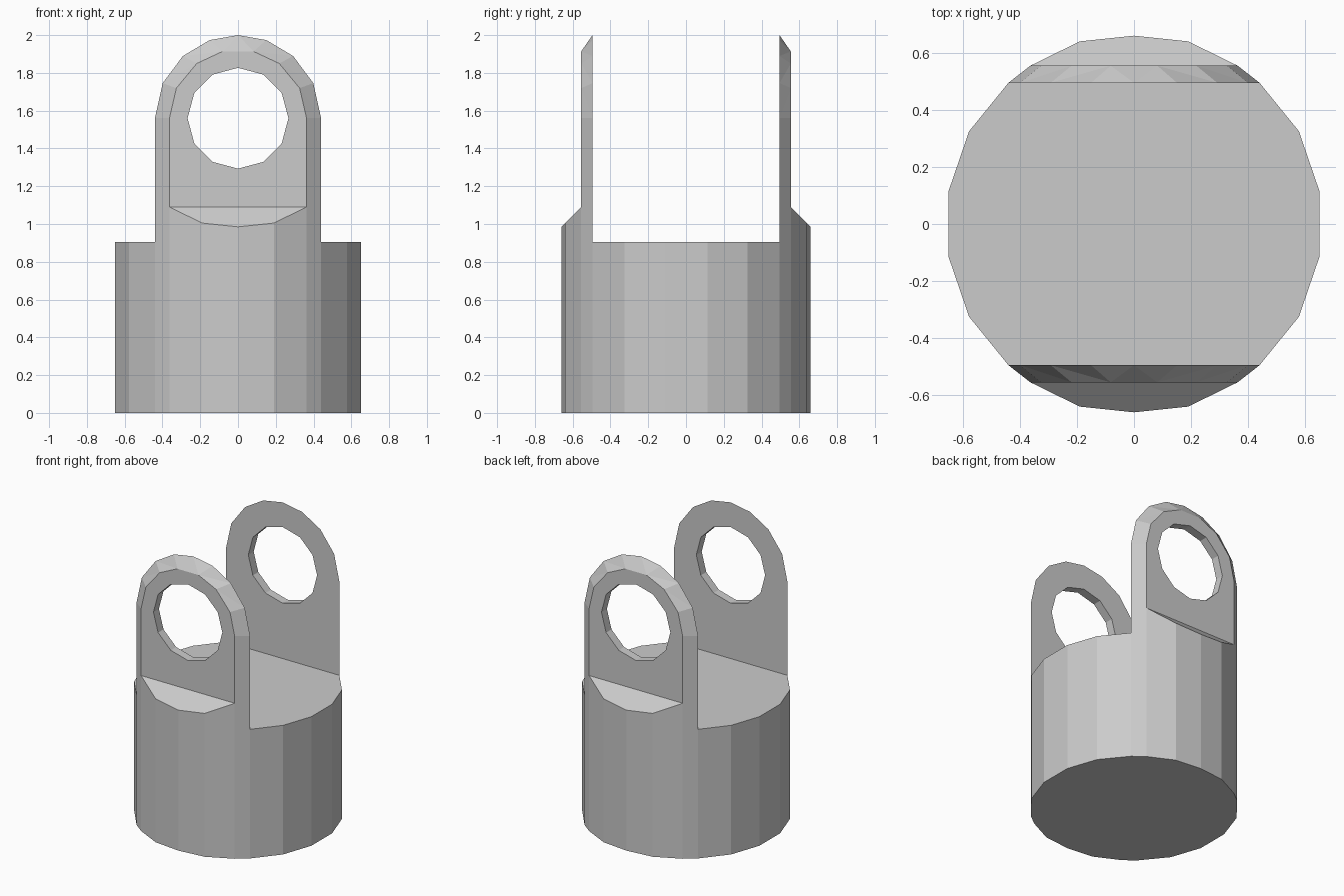
import bpy, bmesh
from math import sin, cos, radians, pi

if "Cube" in bpy.data.objects:
    bpy.data.objects.remove(bpy.data.objects["Cube"])

HZ = 1.56          # height of the eye centre
Y0, Y1 = 0.495, 0.555   # inner and outer face of each lug
RO, RI = 0.44, 0.363    # arch radius on inner and outer face
SHOULDER = 0.905        # top of the body between the lugs

bm = bmesh.new()


def face(points):
    return bm.faces.new([bm.verts.new(p) for p in points])


def arc(r, angles, y):
    return [(r * cos(radians(a)), y, HZ + r * sin(radians(a))) for a in angles]


def plate_with_hole(outline, hole):
    # flat plate filled between its outline and the eye
    edges = []
    for loop in (outline, hole):
        vs = [bm.verts.new(p) for p in loop]
        edges += [bm.edges.new((vs[i - 1], vs[i])) for i in range(len(vs))]
    bmesh.ops.triangle_fill(bm, edges=edges, use_beauty=True,
                            normal=(0, 1, 0))


# body: bottom, shoulder top and the two side walls
side = [(RO, -Y0), (0.578, -0.325), (0.65, -0.115),
        (0.65, 0.115), (0.578, 0.325), (RO, Y0)]
nose = [(RI, Y1), (0.19, 0.64), (0, 0.66), (-0.19, 0.64), (-RI, Y1)]
left = [(-x, -y) for x, y in side]
plan = side + nose + left + [(-x, -y) for x, y in nose]
face([(x, y, 0) for x, y in plan])
face([(x, y, SHOULDER) for x, y in side + left])
for wall in (side, left):
    for a, b in zip(wall, wall[1:]):
        face([(*a, 0), (*b, 0), (*b, SHOULDER), (*a, SHOULDER)])

# lugs: one at the back, one at the front
outer_half = [0, 25, 48.5, 70]
inner_half = [0, 26, 53, 77]
outer_ang = outer_half + [90] + [180 - a for a in reversed(outer_half)]
inner_ang = inner_half + [180 - a for a in reversed(inner_half)]
hole_ang = range(0, 360, 30)


def slope(p):
    return (p[0], p[1], 1.645 - abs(p[1]))


for s in (1, -1):
    big, small = arc(RO, outer_ang, s * Y0), arc(RI, inner_ang, s * Y1)
    hole_a, hole_b = arc(0.267, hole_ang, s * Y0), arc(0.267, hole_ang, s * Y1)
    front = [(x, s * y) for x, y in nose]

    # inner and outer plates
    plate_with_hole(big + [(-RO, s * Y0, SHOULDER), (RO, s * Y0, SHOULDER)], hole_a)
    plate_with_hole(small + [slope(front[-1]), slope(front[0])], hole_b)

    # eye wall
    for i in range(12):
        face([hole_a[i - 1], hole_a[i], hole_b[i], hole_b[i - 1]])

    # bevelled rim around the arch
    for B, S in ((big, small), (big[::-1], small[::-1])):
        for i in range(3):
            face([B[i], B[i + 1], S[i + 1]])
            face([B[i], S[i + 1], S[i]])
        face([B[3], B[4], S[3]])
    face([big[4], small[3], small[4]])

    # flanks running from the ground to the arch
    for m in (1, -1):
        face([(m * RO, s * Y0, 0), (m * RI, s * Y1, 0), (m * RI, s * Y1, 1.645 - Y1),
              (m * RI, s * Y1, HZ), (m * RO, s * Y0, HZ), (m * RO, s * Y0, SHOULDER)])

    # rounded wall below the lug and its sloping ledge
    for a, b in zip(front, front[1:]):
        face([(*a, 0), (*b, 0), slope(b), slope(a)])
    face([slope(p) for p in front])

bmesh.ops.remove_doubles(bm, verts=bm.verts, dist=1e-4)
bmesh.ops.recalc_face_normals(bm, faces=bm.faces)

mesh = bpy.data.meshes.new("clevis_body")
bm.to_mesh(mesh)
bm.free()
bpy.context.collection.objects.link(bpy.data.objects.new("clevis_body", mesh))
